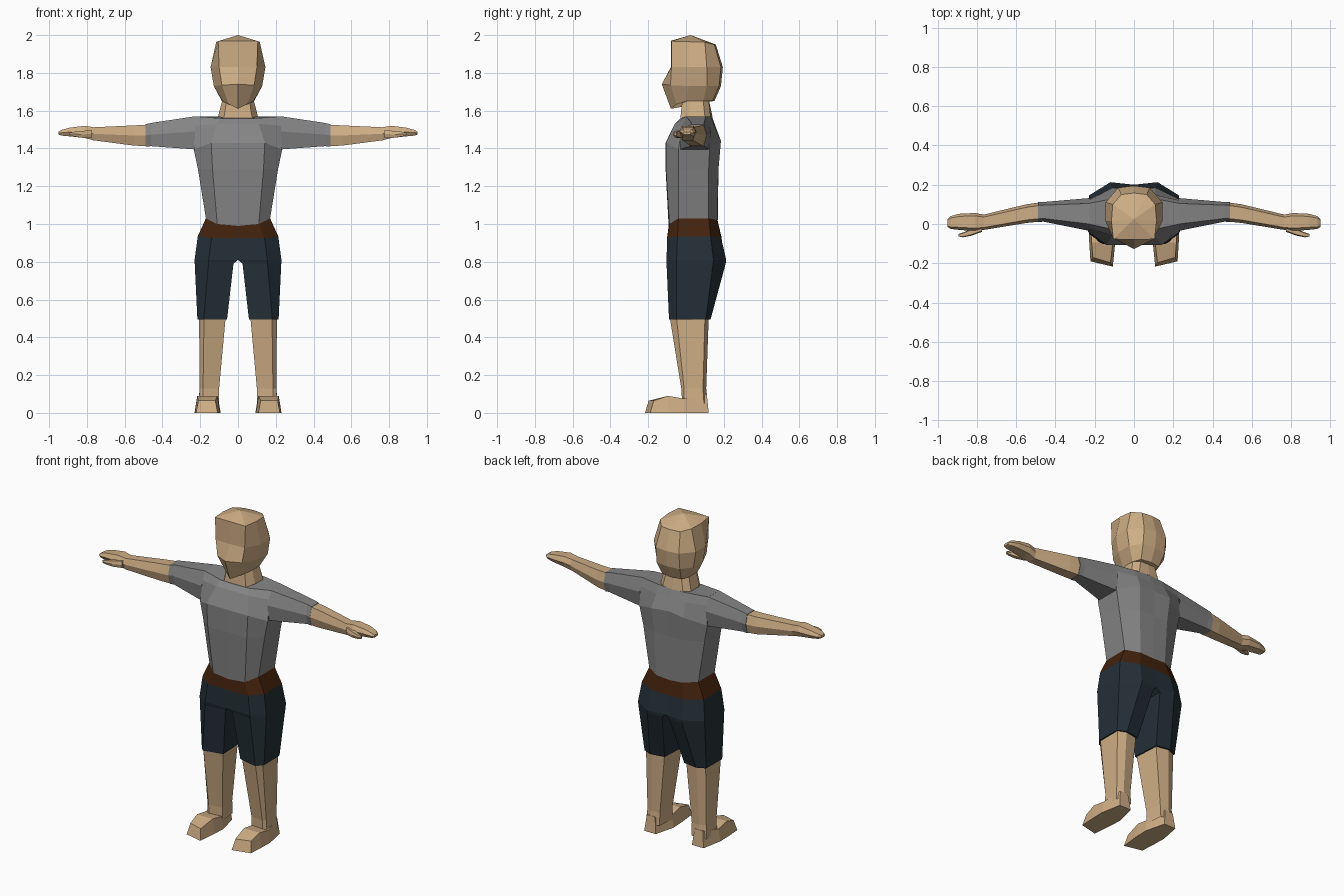
import bpy, bmesh


def material(name, rgb):
    m = bpy.data.materials.new(name)
    m.diffuse_color = (*rgb, 1)
    return m


SKIN = material("skin", (0.62, 0.42, 0.235))
SHIRT = material("grey_shirt", (0.235, 0.235, 0.235))
BELT = material("brown_belt", (0.055, 0.016, 0.004))
SHORTS = material("navy_shorts", (0.018, 0.029, 0.038))


def loft(name, rings, mat, cap_start=False, cap_end=False, mirror=False):
    """Skin a list of equal-length point rings; a one-point last ring makes a tip."""
    bm = bmesh.new()
    loops = [[bm.verts.new(p) for p in r] for r in rings]
    n = len(loops[0])
    for a, b in zip(loops, loops[1:]):
        for i in range(n):
            j = (i + 1) % n
            bm.faces.new((a[i], a[j], b[0]) if len(b) == 1 else (a[i], a[j], b[j], b[i]))
    if cap_start:
        bm.faces.new(loops[0][::-1])
    if cap_end:
        bm.faces.new(loops[-1])
    # drop hidden walls on the centre plane
    if mirror:
        inner = [f for f in bm.faces if all(abs(v.co.x) < 1e-4 for v in f.verts)]
        bmesh.ops.delete(bm, geom=inner, context='FACES')
    bmesh.ops.recalc_face_normals(bm, faces=bm.faces)
    me = bpy.data.meshes.new(name)
    bm.to_mesh(me)
    bm.free()
    me.materials.append(mat)
    ob = bpy.data.objects.new(name, me)
    bpy.context.collection.objects.link(ob)
    if mirror:
        mod = ob.modifiers.new("mirror", 'MIRROR')
        mod.merge_threshold = 0.0005
    return ob


def sym(*half):
    """Close a right-hand half ring (front centre to back centre) by mirroring."""
    return list(half) + [(-x, y, z) for x, y, z in half[-2:0:-1]]


def flat(z, *pts):
    return [(x, y, z) for x, y in pts]


def hexa(x, y0, y1, z0, z1):
    """Six-sided limb section across x."""
    d, zm = (y1 - y0) * 0.16, (z0 + z1) / 2
    return [(x, y0 + d, z1), (x, y1 - d, z1), (x, y1, zm),
            (x, y1 - d, z0), (x, y0 + d, z0), (x, y0, zm)]


# head, with wedge face and pointed chin
loft("head", [
    sym((0, -.08, 1.61), (.05, -.05, 1.635), (.082, 0, 1.65),
        (.085, .09, 1.65), (.065, .14, 1.65), (0, .15, 1.65)),
    sym((0, -.128, 1.74), (.085, -.082, 1.735), (.128, .015, 1.73),
        (.128, .11, 1.73), (.08, .175, 1.73), (0, .185, 1.73)),
    sym((0, -.08, 1.83), (.1, -.077, 1.83), (.145, .015, 1.83),
        (.145, .11, 1.83), (.08, .185, 1.83), (0, .195, 1.83)),
    sym((0, -.08, 1.97), (.105, -.077, 1.968), (.115, .015, 1.965),
        (.108, .1, 1.962), (.065, .15, 1.95), (0, .158, 1.95)),
    [(0, .025, 2.0)],
], SKIN, cap_start=True)

# neck
loft("neck", [
    sym((0, -.03, 1.555), (.075, -.03, 1.56), (.105, .02, 1.57),
        (.105, .1, 1.57), (.07, .13, 1.57), (0, .14, 1.57)),
    sym((0, -.02, 1.655), (.06, -.02, 1.655), (.082, .02, 1.66),
        (.082, .09, 1.66), (.05, .12, 1.66), (0, .12, 1.66)),
], SKIN)

# shirt body
waist = sym((0, -.092, .99), (.11, -.088, 1.0), (.17, -.04, 1.03),
            (.17, .12, 1.03), (.09, .165, 1.02), (0, .168, 1.015))
loft("shirt_body", [
    waist,
    sym(*flat(1.29, (0, -.108), (.135, -.106), (.212, -.04),
              (.212, .12), (.1, .172), (0, .172))),
    sym((0, -.108, 1.43), (.142, -.106, 1.43), (.234, -.04, 1.395),
        (.234, .125, 1.4), (.11, .185, 1.44), (0, .18, 1.45)),
    sym((0, -.06, 1.53), (.11, -.06, 1.53), (.232, -.02, 1.52),
        (.232, .12, 1.52), (.1, .15, 1.52), (0, .155, 1.52)),
    sym((0, -.03, 1.558), (.095, -.03, 1.56), (.23, 0, 1.57),
        (.23, .105, 1.57), (.1, .13, 1.57), (0, .138, 1.57)),
], SHIRT, cap_end=True)

# belt band
hip = [(0, -.1, .925), (.14, -.1, .927), (.213, -.045, .935),
       (.213, .13, .935), (.11, .185, .93), (0, .188, .93)]
loft("belt", [sym(*hip), waist], BELT)

# shorts
loft("shorts", [
    hip,
    flat(.81, (0, -.1), (.155, -.103), (.23, -.05), (.23, .145), (.12, .213), (0, .2)),
    flat(.79, (.024, -.09), (.156, -.103), (.229, -.05), (.229, .143), (.12, .21), (.024, .2)),
    flat(.495, (.058, -.06), (.182, -.09), (.215, -.05), (.213, .105), (.16, .13), (.068, .115)),
], SHORTS, cap_end=True, mirror=True)

# bare lower legs
loft("lower_leg", [
    flat(.5, (.066, -.055), (.18, -.085), (.206, -.05), (.206, .1), (.155, .12), (.075, .105)),
    flat(.13, (.1, -.01), (.185, -.025), (.203, -.01), (.203, .09), (.165, .107), (.11, .1)),
    flat(.05, (.1, -.01), (.185, -.02), (.208, -.01), (.21, .095), (.165, .115), (.11, .105)),
], SKIN, mirror=True)


def foot_ring(y, x0, x1, top, skew=0, inset=.012, lean=0):
    """Foot section across y, narrower on top, with a slanted toe line."""
    return [(x0, y - skew, 0), (x1, y, 0),
            (x1 - inset, y + lean, top), (x0 + inset, y - skew + lean, top)]


# feet
loft("foot", [
    foot_ring(.12, .125, .205, .1, lean=-.01),
    foot_ring(-.01, .092, .23, .075),
    foot_ring(-.095, .096, .228, .09),
    foot_ring(-.19, .108, .222, .065, skew=.027, lean=.02),
], SKIN, cap_start=True, cap_end=True, mirror=True)

# sleeves
loft("sleeve", [
    [(.228, 0, 1.57), (.228, .105, 1.57), (.228, .132, 1.49),
     (.228, .12, 1.395), (.228, -.03, 1.395), (.228, -.035, 1.49)],
    hexa(.46, .012, .112, 1.412, 1.535),
    hexa(.49, .01, .112, 1.41, 1.528),
], SHIRT, cap_end=True, mirror=True)

# forearms running into the hands
loft("forearm_and_hand", [
    hexa(.48, .012, .11, 1.412, 1.526),
    hexa(.55, .005, .1, 1.415, 1.522),
    hexa(.765, -.03, .048, 1.443, 1.512),
    hexa(.81, -.036, .056, 1.455, 1.52),
    hexa(.89, -.03, .052, 1.464, 1.51),
    hexa(.935, -.025, .04, 1.468, 1.498),
    hexa(.95, -.015, .025, 1.473, 1.488),
], SKIN, cap_end=True, mirror=True)

# thumbs
loft("thumb", [
    hexa(.775, -.04, -.005, 1.455, 1.497),
    hexa(.83, -.06, -.025, 1.457, 1.492),
    hexa(.87, -.068, -.043, 1.464, 1.488),
    hexa(.893, -.064, -.05, 1.468, 1.482),
], SKIN, cap_start=True, cap_end=True, mirror=True)
